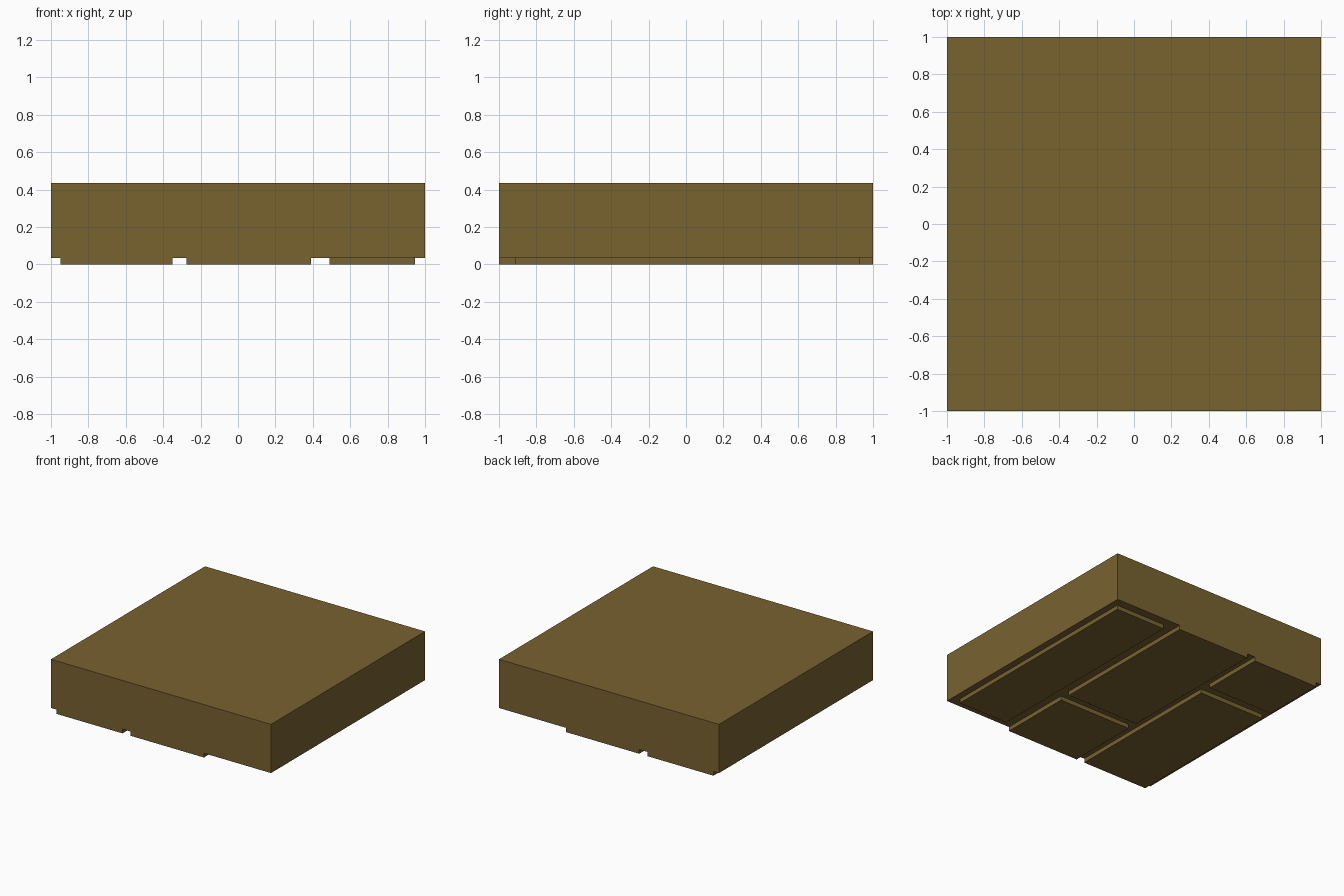
import bpy

if "Cube" in bpy.data.objects:
    bpy.data.objects.remove(bpy.data.objects["Cube"])

TOP, GROOVE = 0.435, 0.035


def box(name, x0, x1, y0, y1, z0, z1):
    bpy.ops.mesh.primitive_cube_add(size=1, location=((x0 + x1) / 2, (y0 + y1) / 2, (z0 + z1) / 2))
    ob = bpy.context.object
    ob.name = name
    ob.scale = (x1 - x0, y1 - y0, z1 - z0)
    bpy.ops.object.transform_apply(location=True, rotation=False, scale=True)
    return ob


# Solid floor block
floor = box("plank_floor_block", -1, 1, -1, 1, 0, TOP)
wood = bpy.data.materials.new("brown_wood")
wood.diffuse_color = (0.19, 0.122, 0.03, 1)
wood.use_nodes = True
wood.node_tree.nodes["Principled BSDF"].inputs["Base Color"].default_value = wood.diffuse_color
floor.data.materials.append(wood)

# Grooves on the underside: long gaps between planks, then the end joints
grooves = [
    (-1.1, -0.95, -1.1, 1.1),
    (-0.35, -0.275, -1.1, 1.1),
    (0.39, 0.49, -1.1, 1.1),
    (0.945, 1.1, -1.1, 1.1),
    (-0.97, -0.33, 0.37, 0.47),
    (-0.29, 0.41, -0.39, -0.30),
    (0.47, 0.96, -1.1, -0.915),
    (0.47, 0.96, 0.93, 1.1),
]
for x0, x1, y0, y1 in grooves:
    cutter = box("groove_cutter", x0, x1, y0, y1, -0.1, GROOVE)
    cutter.hide_render = True
    bpy.context.view_layer.objects.active = floor
    mod = floor.modifiers.new("groove", 'BOOLEAN')
    mod.operation = 'DIFFERENCE'
    mod.solver = 'EXACT'
    mod.object = cutter
    bpy.ops.object.modifier_apply(modifier=mod.name)
    bpy.data.objects.remove(cutter)
